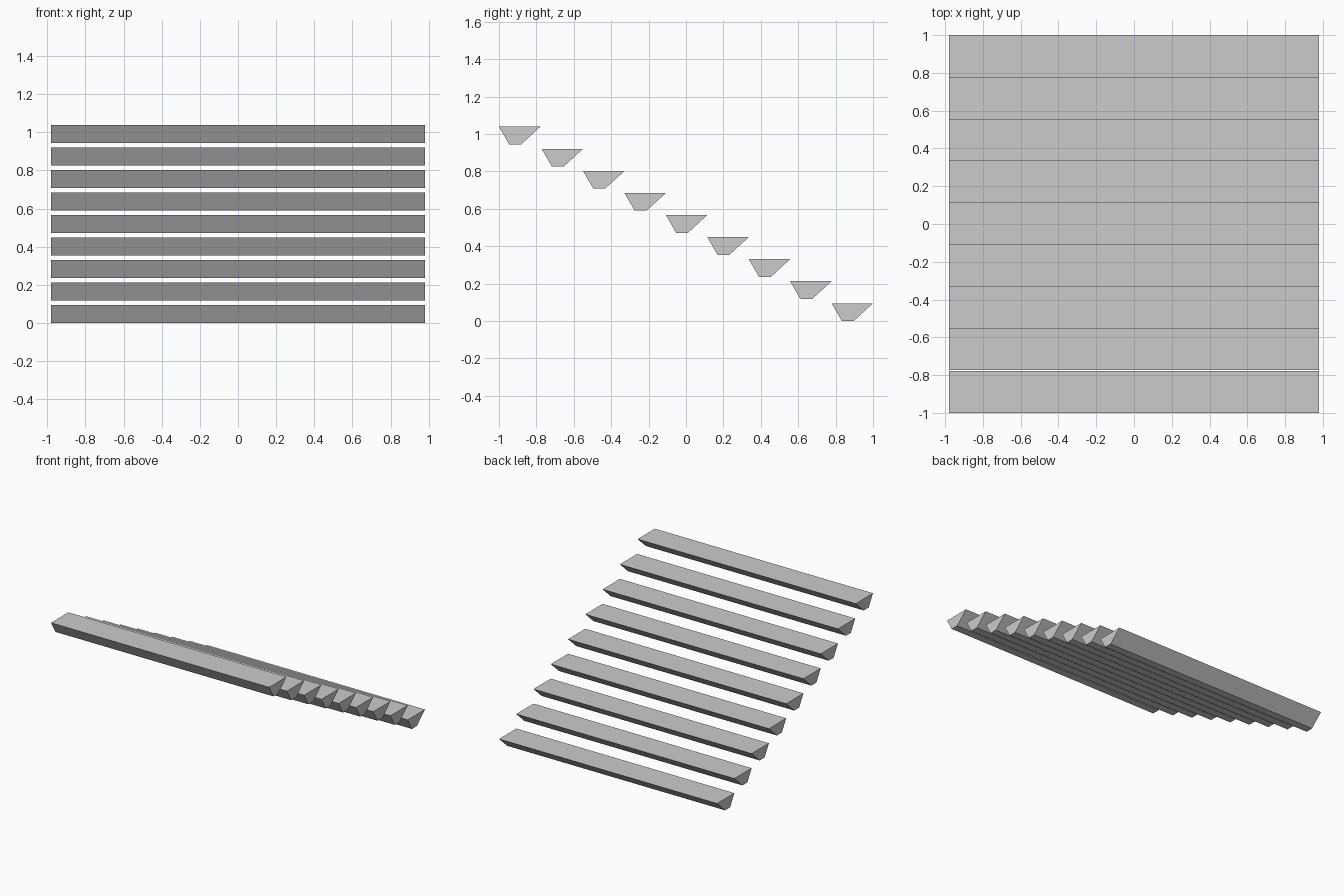
import bpy

if "Cube" in bpy.data.objects:
    bpy.data.objects.remove(bpy.data.objects["Cube"])

HALF_W = 0.98
COUNT = 9
RUN, RISE = 0.2215, 0.118

# Tread cross-section (y, z): wide flat top, narrow underside
PROFILE = [(0.0, 0.095), (0.055, 0.0), (0.118, 0.0), (0.2215, 0.095)]


def add_tread(name, y, z):
    n = len(PROFILE)
    verts = [(x, py, pz) for x in (-HALF_W, HALF_W) for py, pz in PROFILE]
    faces = [(i, i + n, (i + 1) % n + n, (i + 1) % n) for i in range(n)]
    faces += [tuple(reversed(range(n, 2 * n))), tuple(range(n))]
    # reverse winding so that all normals point outwards
    faces = [tuple(reversed(f)) for f in faces]
    mesh = bpy.data.meshes.new(name)
    mesh.from_pydata(verts, [], faces)
    mesh.update()
    obj = bpy.data.objects.new(name, mesh)
    obj.location = (0, y, z)
    bpy.context.collection.objects.link(obj)
    return obj


# Floating stair treads, lowest at the back; the top one has a slight gap
for i in range(COUNT):
    y = 1.0 - RUN * (i + 1)
    if i == COUNT - 1:
        y = -1.0
    add_tread(f"stair_tread_{i + 1}", y, RISE * i)
